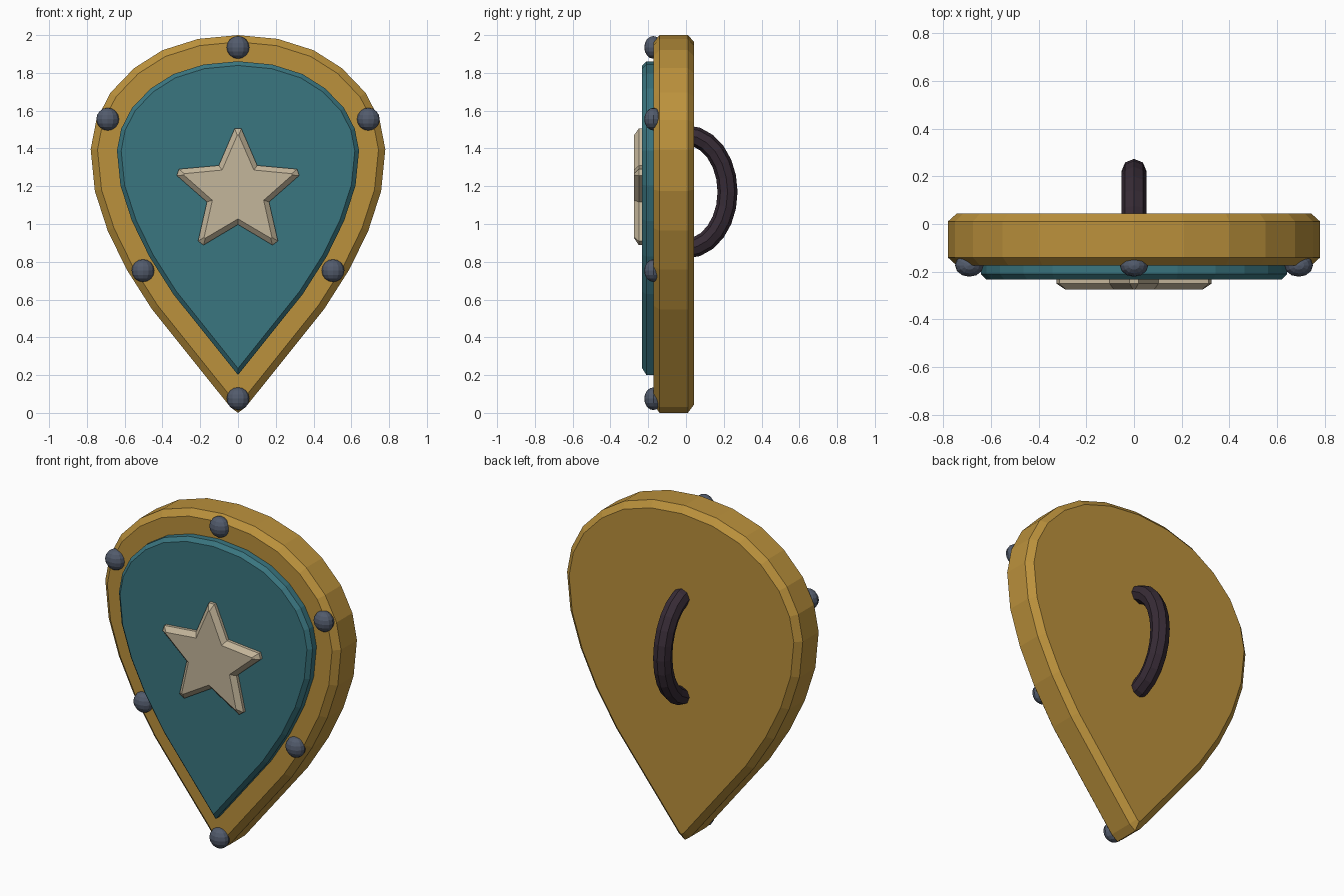
import bpy, bmesh, math
from mathutils import Vector

if "Cube" in bpy.data.objects:
    bpy.data.objects.remove(bpy.data.objects["Cube"])


def material(name, rgb):
    m = bpy.data.materials.new(name)
    m.diffuse_color = (*rgb, 1)
    m.use_nodes = True
    m.node_tree.nodes["Principled BSDF"].inputs["Base Color"].default_value = m.diffuse_color
    return m


GOLD = material("gold", (0.50, 0.285, 0.045))
TEAL = material("teal", (0.042, 0.18, 0.215))
IVORY = material("ivory", (0.55, 0.465, 0.325))
STEEL = material("steel", (0.085, 0.105, 0.15))
LEATHER = material("dark leather", (0.038, 0.024, 0.036))


def add_object(name, bm, mat):
    bmesh.ops.recalc_face_normals(bm, faces=bm.faces[:])
    me = bpy.data.meshes.new(name)
    bm.to_mesh(me)
    bm.free()
    me.materials.append(mat)
    ob = bpy.data.objects.new(name, me)
    bpy.context.collection.objects.link(ob)
    return ob


def inset(pts, d):
    """Mitred inward offset of a clockwise (x, z) outline."""
    out = []
    n = len(pts)
    for i in range(n):
        p = Vector(pts[i])
        a = (p - Vector(pts[i - 1])).normalized()
        b = (Vector(pts[(i + 1) % n]) - p).normalized()
        na, nb = Vector((a.y, -a.x)), Vector((b.y, -b.x))
        out.append(tuple(p + (na + nb) * (d / (1 + na.dot(nb)))))
    return out


def plate(name, rings, mat):
    """Solid from matching outlines, each given as (points, y)."""
    bm = bmesh.new()
    loops = [[bm.verts.new((x, y, z)) for x, z in pts] for pts, y in rings]
    n = len(loops[0])
    for lo, hi in zip(loops, loops[1:]):
        for i in range(n):
            j = (i + 1) % n
            bm.faces.new((lo[i], lo[j], hi[j], hi[i]))
    bm.faces.new(loops[0])
    bm.faces.new(loops[-1])
    return add_object(name, bm, mat)


# Teardrop outline, right half from below the top to above the tip
half = [(0.21, 1.98), (0.40, 1.92), (0.55, 1.825), (0.675, 1.695), (0.75, 1.55),
        (0.78, 1.395), (0.758, 1.175), (0.69, 0.965), (0.59, 0.76), (0.455, 0.548)]


def teardrop(side, tip):
    return [(0, 2)] + side + [(0, tip)] + [(-x, z) for x, z in reversed(side)]


# Shield body with chamfered rim
rim = teardrop(half + [(0.04, 0.03)], 0)
edge = inset(rim, 0.036)
plate("shield_body", [(edge, -0.173), (rim, -0.14), (rim, 0.01), (edge, 0.043)], GOLD)

# Raised teal front panel
base = teardrop(half, -0.02)
panel, panel_edge = inset(base, 0.138), inset(base, 0.16)
plate("front_panel", [(panel_edge, -0.232), (panel, -0.21), (panel, -0.15)], TEAL)


# Star emblem with blunt tips
def star(outer, inner, blunt, cz=1.17):
    pts = []
    for i in range(5):
        t = math.radians(90 - 72 * i)
        u, v = Vector((math.cos(t), math.sin(t))), Vector((-math.sin(t), math.cos(t)))
        s = t - math.radians(36)
        pts += [u * outer + v * blunt, u * outer - v * blunt,
                Vector((math.cos(s), math.sin(s))) * inner]
    return [(p.x, p.y + cz) for p in pts]


plate("star_emblem", [(star(0.30, 0.143, 0.004), -0.275), (star(0.335, 0.173, 0.018), -0.25),
                      (star(0.335, 0.173, 0.018), -0.22)], IVORY)

# Rivets around the rim
spots = [(0, 1.935), (0, 0.075)] + [(s * x, z) for x, z in ((0.69, 1.555), (0.503, 0.753)) for s in (1, -1)]
for k, (x, z) in enumerate(spots):
    bm = bmesh.new()
    bmesh.ops.create_uvsphere(bm, u_segments=12, v_segments=8, radius=0.06)
    bmesh.ops.scale(bm, vec=(1, 0.8, 1), verts=bm.verts)
    bmesh.ops.translate(bm, vec=(x, -0.173, z), verts=bm.verts)
    add_object(f"rivet_{k + 1}", bm, STEEL)

# Curved grip on the back: octagonal tube along a half ellipse
bm = bmesh.new()
loops = []
STEPS, SIDES, R = 12, 8, 0.053
for i in range(STEPS + 1):
    t = math.pi * i / STEPS
    c = Vector((0, 0.22 * math.sin(t), 1.17 + 0.30 * math.cos(t)))
    out = Vector((0, 0.30 * math.sin(t), 0.22 * math.cos(t))).normalized()
    loops.append([bm.verts.new(c + R * (out * math.cos(a) + Vector((1, 0, 0)) * math.sin(a)))
                  for a in (2 * math.pi * j / SIDES for j in range(SIDES))])
for lo, hi in zip(loops, loops[1:]):
    for j in range(SIDES):
        k = (j + 1) % SIDES
        bm.faces.new((lo[j], lo[k], hi[k], hi[j]))
bm.faces.new(loops[0])
bm.faces.new(loops[-1])
add_object("back_grip", bm, LEATHER)
